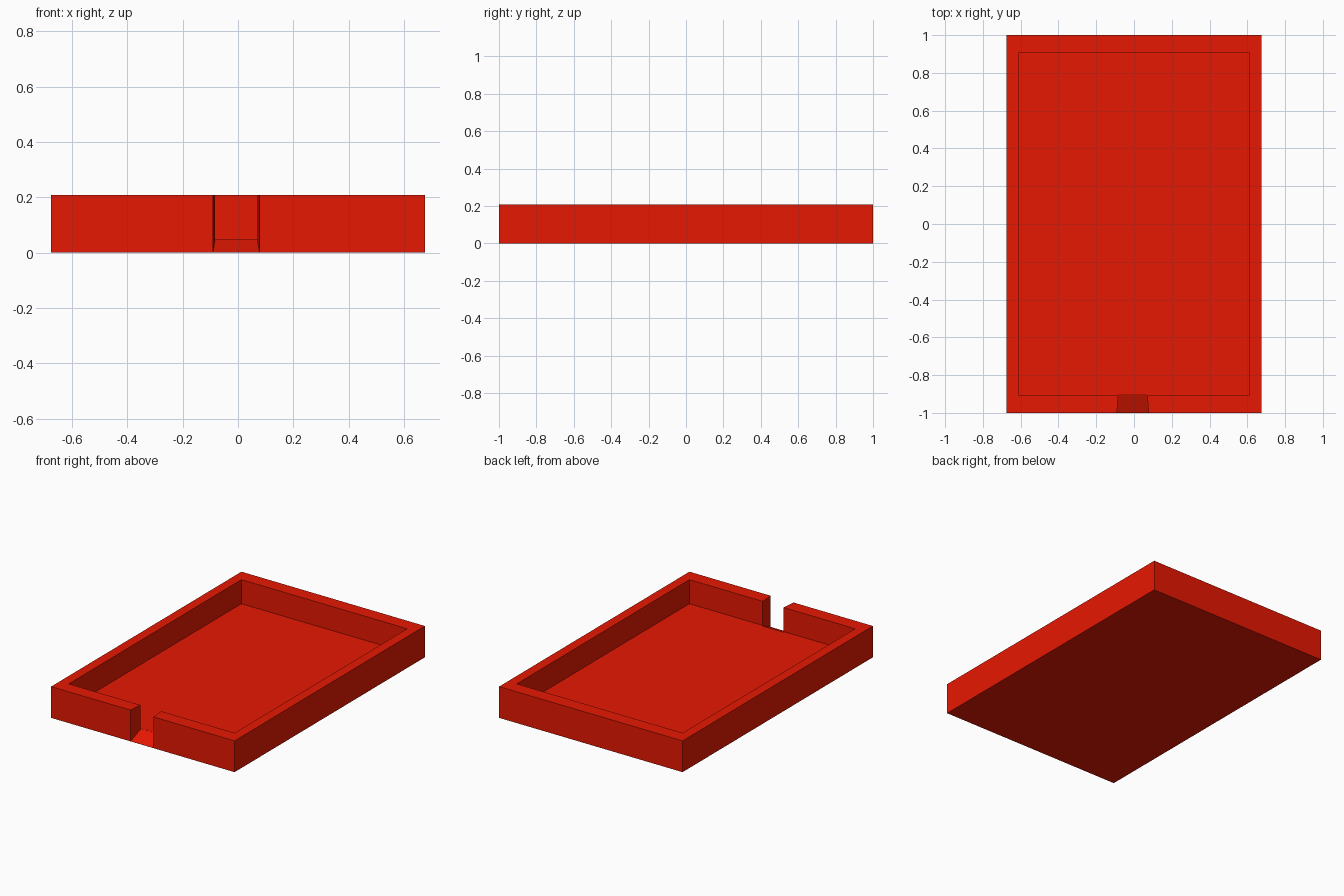
import bpy
import bmesh

cube = bpy.data.objects.get("Cube")
if cube:
    bpy.data.objects.remove(cube, do_unlink=True)

HALF_X, HALF_Y, HEIGHT = 0.675, 1.0, 0.208
INNER_X, INNER_Y, FLOOR = 0.61, 0.907, 0.048

red = bpy.data.materials.new("tray red")
red.use_nodes = True
colour = (0.8, 0.009, 0.0005, 1)
red.diffuse_color = colour
red.node_tree.nodes["Principled BSDF"].inputs["Base Color"].default_value = colour


def block(name, front, back):
    """Hexahedron between two upright sections (left x, right x, y, bottom z, top z)."""
    bm = bmesh.new()
    for x0, x1, y, z0, z1 in (front, back):
        for x, z in ((x0, z0), (x1, z0), (x1, z1), (x0, z1)):
            bm.verts.new((x, y, z))
    bmesh.ops.convex_hull(bm, input=bm.verts[:])
    bmesh.ops.dissolve_limit(bm, angle_limit=0.001, verts=bm.verts[:], edges=bm.edges[:])
    bmesh.ops.recalc_face_normals(bm, faces=bm.faces[:])
    mesh = bpy.data.meshes.new(name)
    bm.to_mesh(mesh)
    bm.free()
    mesh.materials.append(red)
    obj = bpy.data.objects.new(name, mesh)
    bpy.context.collection.objects.link(obj)
    return obj


# Solid tray body
tray = block("tray", (-HALF_X, HALF_X, -HALF_Y, 0, HEIGHT), (-HALF_X, HALF_X, HALF_Y, 0, HEIGHT))

# Rectangular well and the tapered pouring notch with its ramp
well = block("well_cutter", (-INNER_X, INNER_X, -INNER_Y, FLOOR, 0.4),
             (-INNER_X, INNER_X, INNER_Y, FLOOR, 0.4))
notch = block("notch_cutter", (-0.091, 0.078, -1.01, -0.004, 0.5),
              (-0.083, 0.07, -0.9, 0.0475, 0.5))

for cutter in (well, notch):
    cutter.hide_render = True
    cut = tray.modifiers.new(cutter.name, "BOOLEAN")
    cut.operation = "DIFFERENCE"
    cut.solver = "EXACT"
    cut.object = cutter

# Bake the cuts, then discard the cutters
bpy.context.view_layer.update()
graph = bpy.context.evaluated_depsgraph_get()
result = bpy.data.meshes.new_from_object(tray.evaluated_get(graph))
tray.modifiers.clear()
tray.data = result
result.name = "tray"
for cutter in (well, notch):
    bpy.data.objects.remove(cutter, do_unlink=True)
